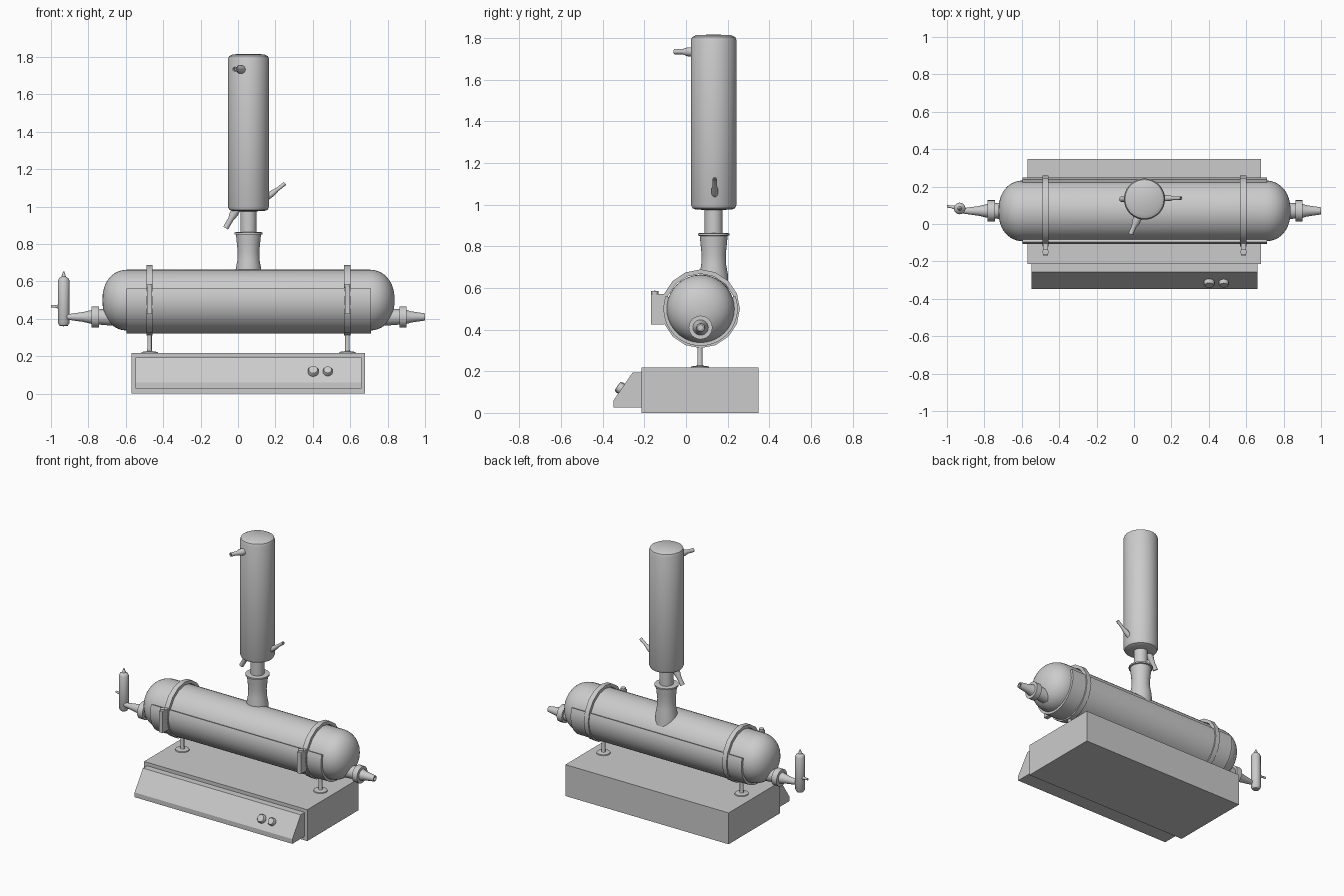
import bpy, bmesh, math
from mathutils import Vector

if "Cube" in bpy.data.objects:
    bpy.data.objects.remove(bpy.data.objects["Cube"])

CY, CZ, R = 0.07, 0.5, 0.163      # axis and radius of the horizontal vessel
NX, NY = 0.056, 0.133             # axis of the upright column


def finish(name, bm, smooth=True):
    bmesh.ops.remove_doubles(bm, verts=bm.verts, dist=1e-5)
    bmesh.ops.recalc_face_normals(bm, faces=bm.faces)
    me = bpy.data.meshes.new(name)
    bm.to_mesh(me)
    bm.free()
    ob = bpy.data.objects.new(name, me)
    bpy.context.collection.objects.link(ob)
    if smooth:
        bpy.ops.object.select_all(action='DESELECT')
        ob.select_set(True)
        bpy.context.view_layer.objects.active = ob
        bpy.ops.object.shade_smooth_by_angle(angle=math.radians(35))
    return ob


def lathe(name, profile, origin, axis=(0, 0, 1), segs=32, closed=False):
    """Revolve (radius, distance) points about an axis through origin."""
    q = Vector((0, 0, 1)).rotation_difference(Vector(axis).normalized())
    bm = bmesh.new()
    rings = []
    for r, h in profile:
        rings.append([bm.verts.new(Vector(origin) + q @ Vector(
            (r * math.cos(2 * math.pi * i / segs), r * math.sin(2 * math.pi * i / segs), h)))
            for i in range(segs)])
    pairs = list(zip(rings, rings[1:] + rings[:1])) if closed else list(zip(rings, rings[1:]))
    for a, b in pairs:
        for i in range(segs):
            j = (i + 1) % segs
            bm.faces.new((a[i], a[j], b[j], b[i]))
    bmesh.ops.remove_doubles(bm, verts=bm.verts, dist=1e-5)
    return finish(name, bm)


def prism(name, pts, x0, x1, smooth=False):
    """Extrude a (y, z) outline along x."""
    bm = bmesh.new()
    f = bm.faces.new([bm.verts.new((x0, y, z)) for y, z in pts])
    ext = bmesh.ops.extrude_face_region(bm, geom=[f])['geom']
    bmesh.ops.translate(bm, vec=(x1 - x0, 0, 0),
                        verts=[v for v in ext if isinstance(v, bmesh.types.BMVert)])
    return finish(name, bm, smooth)


def rect(y0, y1, z0, z1):
    return [(y0, z0), (y1, z0), (y1, z1), (y0, z1)]


def spout(name, a, b, r0, r1):
    """Tapered hose spout with an open tip."""
    d = Vector(b) - Vector(a)
    n = d.length
    lathe(name, [(0, 0), (r0, 0), (r0, n * 0.35), (r1, n * 0.6), (r1, n),
                 (r1 * 0.6, n), (r1 * 0.6, n * 0.8), (0, n * 0.8)], a, d, 16)


# Base cabinet, lid and sloped control panel
prism("base_box", rect(-0.213, 0.348, 0, 0.206), -0.57, 0.68)
prism("base_lid", rect(-0.213, 0.348, 0.206, 0.217), -0.57, 0.68)
prism("control_panel", [(-0.213, 0.027), (-0.348, 0.027), (-0.348, 0.06),
                        (-0.257, 0.193), (-0.213, 0.193)], -0.548, 0.66)
for i, x in enumerate((0.402, 0.48)):
    r = 0.029 - 0.003 * i
    lathe(f"control_knob_{i}", [(0, -0.01), (r, -0.01), (r, 0.012), (r * 0.8, 0.022), (0, 0.024)],
          (x, -0.31, 0.116), (0, -0.825, 0.565), 20)

# Horizontal vessel with domed ends
dome = []
for i in range(13):
    t = math.pi / 2 * i / 12
    dome.append((R * max(0, math.cos(t)) ** 0.9 if i < 12 else 0, 0.14 * math.sin(t) ** 0.9))
lathe("vessel", [(r, -0.585 - d) for r, d in reversed(dome)] + [(r, 0.697 + d) for r, d in dome],
      (0, CY, CZ), (1, 0, 0), 40)

# Heating jacket wrapped round the underside
angs = [math.radians(160 + 220 * i / 36) for i in range(37)]
arc = [(CY + 0.178 * math.cos(a), CZ + 0.178 * math.sin(a)) for a in angs]
arc += [(CY + 0.161 * math.cos(a), CZ + 0.161 * math.sin(a)) for a in reversed(angs)]
prism("heating_jacket", arc, -0.597, 0.71, True)

# Clamp bands, clasps and support posts
for side, x in (("left", -0.473), ("right", 0.585)):
    lathe(f"{side}_clamp_band", [(0.168, -0.017), (0.189, -0.017), (0.189, 0.017), (0.168, 0.017)],
          (x, CY, CZ), (1, 0, 0), 16, True)
    prism(f"{side}_clasp", rect(-0.168, -0.105, 0.425, 0.572), x - 0.014, x + 0.014)
    lathe(f"{side}_clasp_screw", [(0, 0), (0.017, 0), (0.017, 0.02), (0, 0.022)],
          (x, -0.15, 0.565), segs=16)
    lathe(f"{side}_post", [(0, 0), (0.045, 0), (0.043, 0.007), (0.014, 0.011), (0.012, 0.02),
                           (0.012, 0.115), (0, 0.115)], (x, CY - 0.003, 0.216), segs=20)

# End nozzles
lathe("right_nozzle", [(0, 0.74), (0.05, 0.74), (0.041, 0.863), (0.057, 0.863), (0.057, 0.902),
                       (0.037, 0.902), (0.03, 0.925), (0.019, 1.0), (0.012, 1.0), (0.012, 0.95),
                       (0, 0.95)], (0, CY, 0.41), (1, 0, 0), 24)
lathe("left_nozzle", [(0, 0.63), (0.05, 0.63), (0.041, 0.742), (0.057, 0.742), (0.057, 0.782),
                      (0.037, 0.782), (0.026, 0.83), (0.014, 0.915), (0, 0.915)],
      (0, CY, 0.41), (-1, 0, 0), 24)

# Bubbler tube on the left nozzle
lathe("bubbler", [(0, 0.36), (0.022, 0.363), (0.031, 0.378), (0.031, 0.605), (0.024, 0.618),
                  (0.012, 0.625), (0.009, 0.635), (0.003, 0.652), (0, 0.652)],
      (-0.932, 0.083, 0), segs=20)
spout("bubbler_outlet", (-0.94, 0.086, 0.465), (-1.0, 0.095, 0.467), 0.011, 0.007)

# Neck and joint rising from the vessel
lathe("neck", [(0, 0.56), (0.072, 0.56), (0.069, 0.66), (0.06, 0.71), (0.058, 0.76), (0.063, 0.81),
               (0.067, 0.85), (0.076, 0.852), (0.076, 0.862), (0.06, 0.864), (0, 0.864)],
      (NX, NY, 0))
lathe("joint_tube", [(0, 0.84), (0.043, 0.84), (0.043, 0.99), (0, 0.99)], (NX, NY, 0))

# Condenser column with its spouts
lathe("condenser", [(0, 0.974), (0.085, 0.976), (0.102, 0.983), (0.11, 1.0), (0.11, 1.787),
                    (0.104, 1.804), (0.085, 1.814), (0, 1.817)], (NX, NY, 0), segs=36)
spout("top_spout", (0.025, 0.045, 1.733), (-0.018, -0.055, 1.735), 0.022, 0.013)
spout("right_spout", (0.15, NY + 0.005, 1.045), (0.252, NY + 0.005, 1.124), 0.016, 0.01)
spout("lower_left_spout", (0.0, NY, 1.0), (-0.066, NY, 0.885), 0.022, 0.015)
